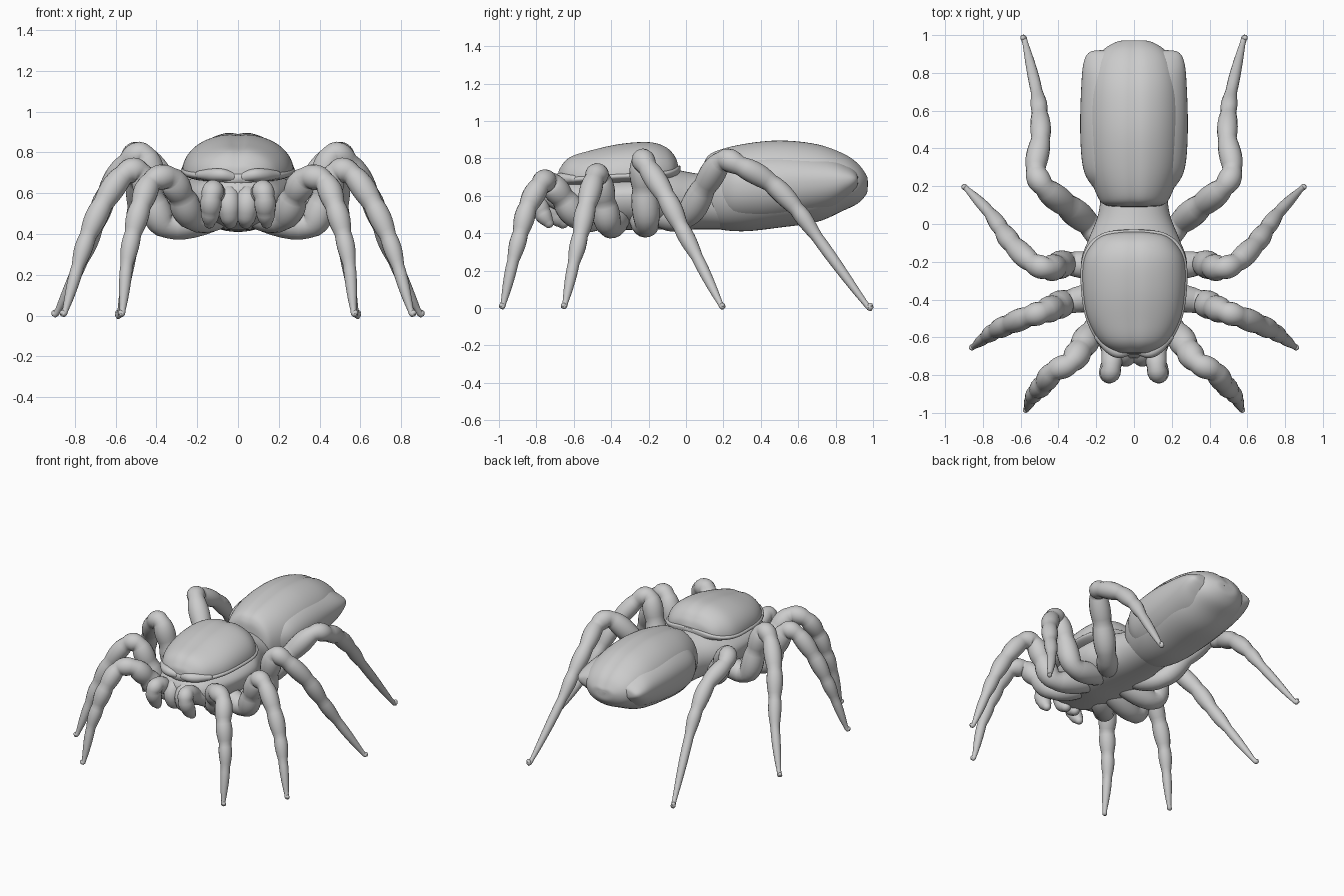
import bpy, bmesh, math
from mathutils import Vector


def spline(rows, steps):
    """Catmull-Rom through rows of numbers; returns (row, control parameter)."""
    out, n = [], len(rows)
    for i in range(n - 1):
        a, b = rows[max(i - 1, 0)], rows[i]
        c, d = rows[i + 1], rows[min(i + 2, n - 1)]
        for k in range(steps):
            t = k / steps
            out.append(([0.5 * (2*q + (r-p)*t + (2*p-5*q+4*r-s)*t*t + (3*q-p-3*r+s)*t**3)
                         for p, q, r, s in zip(a, b, c, d)], i + t))
    out.append((list(rows[-1]), n - 1))
    return out


def skin(name, rings, mirror=False):
    """Bridge rings of points into a closed smooth object."""
    bm = bmesh.new()
    loops = [[bm.verts.new(p) for p in ring] for ring in rings]
    n = len(loops[0])
    for a, b in zip(loops, loops[1:]):
        for j in range(n):
            bm.faces.new((a[j], a[(j+1) % n], b[(j+1) % n], b[j]))
    bm.faces.new(loops[0][::-1])
    bm.faces.new(loops[-1])
    bmesh.ops.recalc_face_normals(bm, faces=bm.faces)
    for f in bm.faces:
        f.smooth = True
    me = bpy.data.meshes.new(name)
    bm.to_mesh(me)
    bm.free()
    ob = bpy.data.objects.new(name, me)
    bpy.context.collection.objects.link(ob)
    if mirror:
        ob.modifiers.new("mirror", 'MIRROR').use_mirror_merge = False
    return ob


def hull(name, stations, e=1.0, groove=0.0, n=56):
    """Loft along y; each station is y, half width, top z, middle z, bottom z."""
    rings = []
    for (y, w, top, mid, bot), _ in spline(stations, 6):
        ring = []
        for j in range(n):
            a = 2 * math.pi * j / n
            c, s = math.cos(a), math.sin(a)
            x = max(w, 0.005) * math.copysign(abs(c) ** e, c)
            h = abs(s) ** e
            z = mid + (top - mid) * h if s > 0 else mid - (mid - bot) * h
            if s > 0:
                z -= groove * math.exp(-(x / 0.03) ** 2)
            ring.append((x, y, z))
        rings.append(ring)
    return skin(name, rings)


def limb(name, pts, radii, bulge=0.15, n=18, steps=7):
    """Jointed tube: the radius swells between joints."""
    path = spline([list(p) + [r] for p, r in zip(pts, radii)], steps)
    pos = [Vector(p[:3]) for p, _ in path]
    rings, u = [], None
    for i, (p, t) in enumerate(path):
        d = (pos[min(i+1, len(pos)-1)] - pos[max(i-1, 0)]).normalized()
        u = d.orthogonal() if u is None else u - d * u.dot(d)
        u.normalize()
        v = d.cross(u)
        r = p[3] * (1 + bulge * math.sin(math.pi * (t % 1)))
        rings.append([pos[i] + r * (u * math.cos(2*math.pi*j/n) + v * math.sin(2*math.pi*j/n))
                      for j in range(n)])
    # rounded ends
    for idx, nxt in ((0, 1), (-1, -2)):
        c, d = pos[idx], (pos[idx] - pos[nxt]).normalized()
        base, r = rings[idx], (rings[idx][0] - pos[idx]).length
        caps = [[c + (q - c) * math.cos(a) + d * r * math.sin(a) for q in base]
                for a in (0.5, 1.0, 1.4)]
        rings = caps[::-1] + rings if idx == 0 else rings + caps
    return skin(name, rings, mirror=True)


# Body core and waist
hull("thorax_base", [
    (-.71, .05, .62, .57, .52), (-.68, .14, .66, .57, .48), (-.60, .21, .69, .59, .45),
    (-.40, .27, .70, .60, .42), (-.20, .28, .72, .60, .42), (-.08, .24, .74, .59, .42),
    (.05, .19, .72, .57, .42), (.20, .17, .70, .56, .42)], 0.95)

# Domed shell with its slim rim
hull("carapace", [
    (-.685, .04, .71, .69, .66), (-.675, .10, .75, .69, .655), (-.62, .18, .81, .69, .65),
    (-.50, .245, .848, .69, .65), (-.35, .27, .88, .70, .66), (-.20, .268, .89, .70, .67),
    (-.11, .225, .865, .71, .68), (-.06, .16, .815, .73, .70), (-.042, .05, .77, .75, .73)],
    0.93, 0.008)
hull("carapace_rim", [
    (-.69, .05, .69, .67, .65), (-.675, .12, .70, .675, .65), (-.62, .195, .715, .685, .65),
    (-.50, .255, .73, .695, .65), (-.35, .28, .74, .705, .66), (-.20, .278, .745, .71, .665),
    (-.10, .235, .75, .72, .68), (-.045, .155, .76, .735, .70), (-.03, .05, .76, .745, .73)], 0.9)
# Raised brow over the feelers
limb("brow", [(.03, -.67, .68), (.08, -.68, .69), (.13, -.655, .69), (.19, -.60, .69)],
     [.025, .03, .03, .02], 0)

# Abdomen: central body and a wider flattened flank lobe
hull("abdomen", [
    (.09, .05, .72, .66, .60), (.10, .15, .79, .65, .50), (.15, .195, .84, .64, .43),
    (.30, .245, .88, .64, .41), (.50, .26, .90, .65, .43), (.70, .25, .88, .66, .46),
    (.84, .215, .83, .67, .52), (.92, .165, .775, .67, .56), (.965, .09, .715, .67, .61),
    (.972, .03, .69, .67, .65)], 0.95, 0.01)
hull("abdomen_flanks", [
    (.12, .14, .72, .65, .55), (.20, .22, .79, .65, .47), (.30, .27, .83, .66, .44),
    (.50, .285, .85, .67, .45), (.75, .278, .82, .68, .50), (.86, .265, .775, .685, .57),
    (.91, .235, .735, .685, .63), (.92, .18, .70, .68, .66)], 0.92)

# Mouthparts and feelers
limb("jaw", [(.04, -.62, .61), (.045, -.69, .57), (.042, -.695, .50), (.038, -.66, .46)],
     [.05, .055, .05, .035], 0.05)
limb("palp", [(.15, -.55, .50), (.12, -.67, .57), (.12, -.76, .615), (.13, -.795, .58),
              (.135, -.77, .51), (.14, -.735, .455)], [.055, .052, .05, .048, .046, .028], 0.1)

# Walking legs: hip, hip end, thigh, knee, shin joints, toe
RADII = [.065, .062, .062, .054, .051, .049, .041, .031, .015, .014]
LEGS = {
    "front_leg": [(.08, -.45, .50), (.22, -.57, .48), (.28, -.66, .59), (.335, -.735, .675),
                  (.425, -.78, .655), (.475, -.845, .54), (.515, -.885, .40), (.545, -.925, .25),
                  (.565, -.975, .03), (.575, -.985, .014)],
    "second_leg": [(.08, -.36, .50), (.34, -.41, .44), (.42, -.44, .57), (.48, -.465, .70),
                   (.56, -.49, .69), (.66, -.53, .55), (.735, -.565, .39), (.785, -.60, .24),
                   (.845, -.645, .03), (.86, -.655, .014)],
    "third_leg": [(.08, -.24, .50), (.34, -.21, .45), (.41, -.225, .64), (.46, -.235, .785),
                  (.54, -.205, .75), (.64, -.11, .60), (.70, -.03, .44), (.765, .06, .27),
                  (.88, .18, .03), (.90, .195, .014)],
    "rear_leg": [(.10, -.14, .50), (.24, .00, .49), (.36, .10, .65), (.475, .195, .785),
                 (.52, .29, .76), (.495, .45, .67), (.50, .59, .53), (.515, .70, .38),
                 (.575, .955, .03), (.588, .985, .014)],
}
for name, pts in LEGS.items():
    limb(name, pts, RADII, 0.2)
